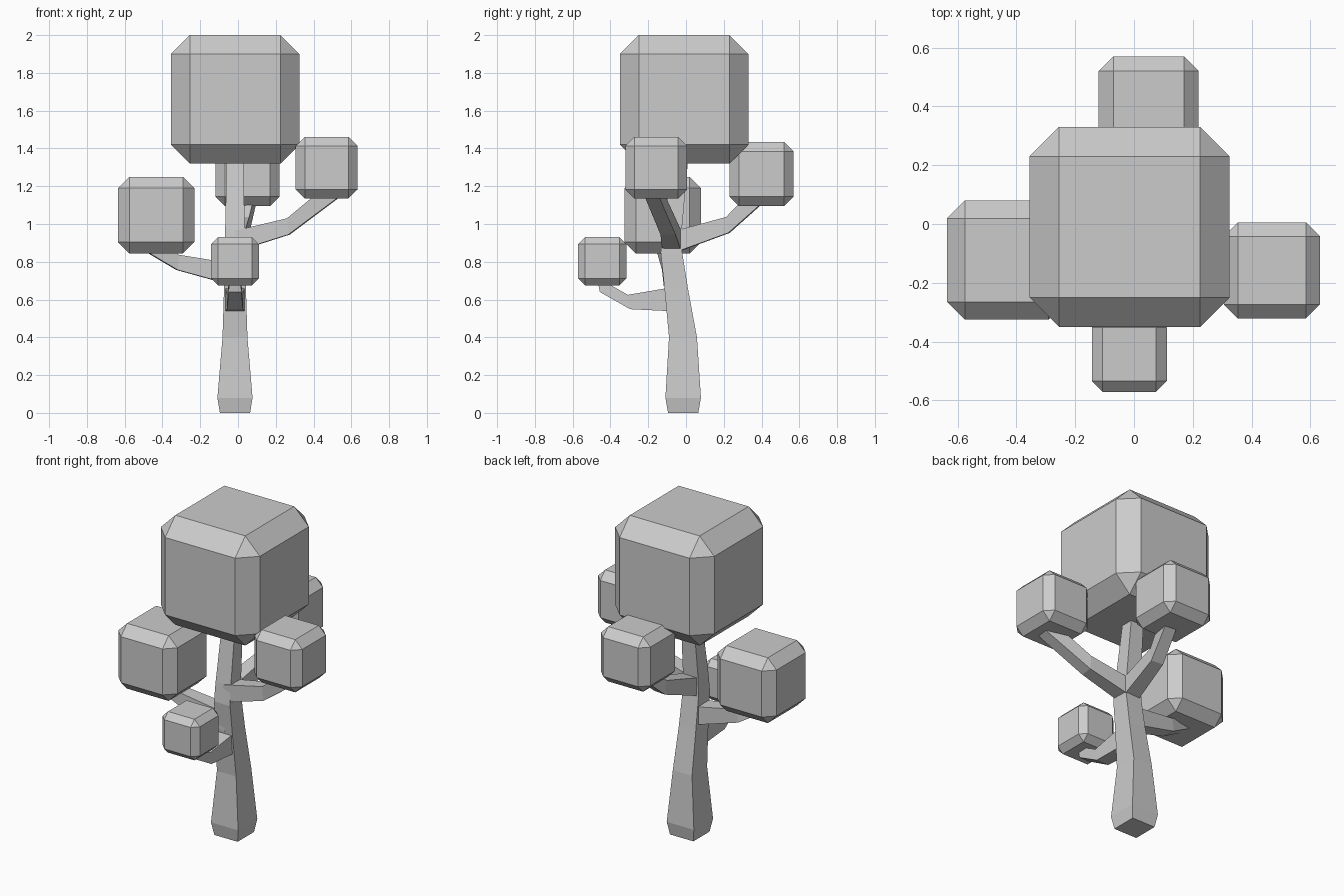
import bpy, bmesh
from mathutils import Vector

if "Cube" in bpy.data.objects:
    bpy.data.objects.remove(bpy.data.objects["Cube"])


def leaf_block(name, center, size, bevel):
    """Cube with single-segment chamfered edges."""
    bm = bmesh.new()
    bmesh.ops.create_cube(bm, size=size)
    bmesh.ops.bevel(bm, geom=bm.edges[:], offset=bevel, segments=1,
                    affect='EDGES', profile=0.5)
    finish(name, bm, center)


def finish(name, bm, location=(0, 0, 0)):
    bmesh.ops.recalc_face_normals(bm, faces=bm.faces[:])
    mesh = bpy.data.meshes.new(name)
    bm.to_mesh(mesh)
    bm.free()
    obj = bpy.data.objects.new(name, mesh)
    obj.location = location
    bpy.context.collection.objects.link(obj)


def square_limb(name, rings):
    """Four-sided limb; each ring is (centre, side vector, up vector)."""
    bm = bmesh.new()
    loops = []
    for c, s, u in rings:
        c, s, u = Vector(c), Vector(s), Vector(u)
        loops.append([bm.verts.new(c + s * a + u * b)
                      for a, b in ((-1, -1), (1, -1), (1, 1), (-1, 1))])
    for a, b in zip(loops, loops[1:]):
        for i in range(4):
            j = (i + 1) % 4
            bm.faces.new((a[i], a[j], b[j], b[i]))
    bm.faces.new(loops[0])
    bm.faces.new(loops[-1])
    finish(name, bm)


def branch(name, heading, stations):
    """stations: (centre, half width, half height, backward lean of the ring)."""
    h = Vector(heading).normalized()
    side = h.cross(Vector((0, 0, 1)))
    square_limb(name, [(c, side * w, Vector((0, 0, hh)) - h * lean)
                       for c, w, hh, lean in stations])


# Trunk: (y centre, z, half width x, half depth y)
trunk = [(-0.015, 0.0, 0.08, 0.08), (-0.015, 0.08, 0.093, 0.094),
         (-0.016, 0.40, 0.066, 0.074), (-0.052, 0.66, 0.058, 0.062),
         (-0.077, 0.85, 0.055, 0.057), (-0.072, 0.97, 0.052, 0.050),
         (-0.018, 1.42, 0.042, 0.036)]
square_limb("trunk", [((-0.016, y, z), (w, 0, 0), (0, d, 0))
                      for y, z, w, d in trunk])

# Branches
branch("right_branch", (1, -0.1, 0), [
    ((-0.01, -0.075, 0.91), 0.05, 0.055, 0),
    ((0.267, -0.095, 0.987), 0.04, 0.043, 0.004),
    ((0.50, -0.175, 1.17), 0.038, 0.032, 0.03)])
branch("back_branch", (0.1, 1, 0), [
    ((-0.015, -0.075, 0.90), 0.05, 0.058, 0),
    ((0.02, 0.222, 0.995), 0.04, 0.042, 0.006),
    ((0.058, 0.38, 1.145), 0.037, 0.03, 0.03)])
branch("left_branch", (-1, -0.1, 0), [
    ((-0.015, -0.065, 0.73), 0.053, 0.058, 0),
    ((-0.32, -0.085, 0.797), 0.042, 0.04, 0.004),
    ((-0.45, -0.115, 0.875), 0.036, 0.025, 0.03)])
branch("front_branch", (0, -1, 0), [
    ((-0.016, -0.05, 0.603), 0.052, 0.066, 0),
    ((-0.016, -0.302, 0.587), 0.042, 0.038, -0.006),
    ((-0.016, -0.43, 0.66), 0.034, 0.02, 0.026),
    ((-0.016, -0.443, 0.71), 0.03, 0.004, 0.026)])

# Foliage
leaf_block("crown_foliage", (-0.015, -0.01, 1.66), 0.68, 0.10)
leaf_block("left_foliage", (-0.433, -0.123, 1.047), 0.405, 0.06)
leaf_block("right_foliage", (0.469, -0.158, 1.298), 0.327, 0.048)
leaf_block("back_foliage", (0.05, 0.40, 1.265), 0.34, 0.05)
leaf_block("front_foliage", (-0.016, -0.443, 0.803), 0.255, 0.037)
